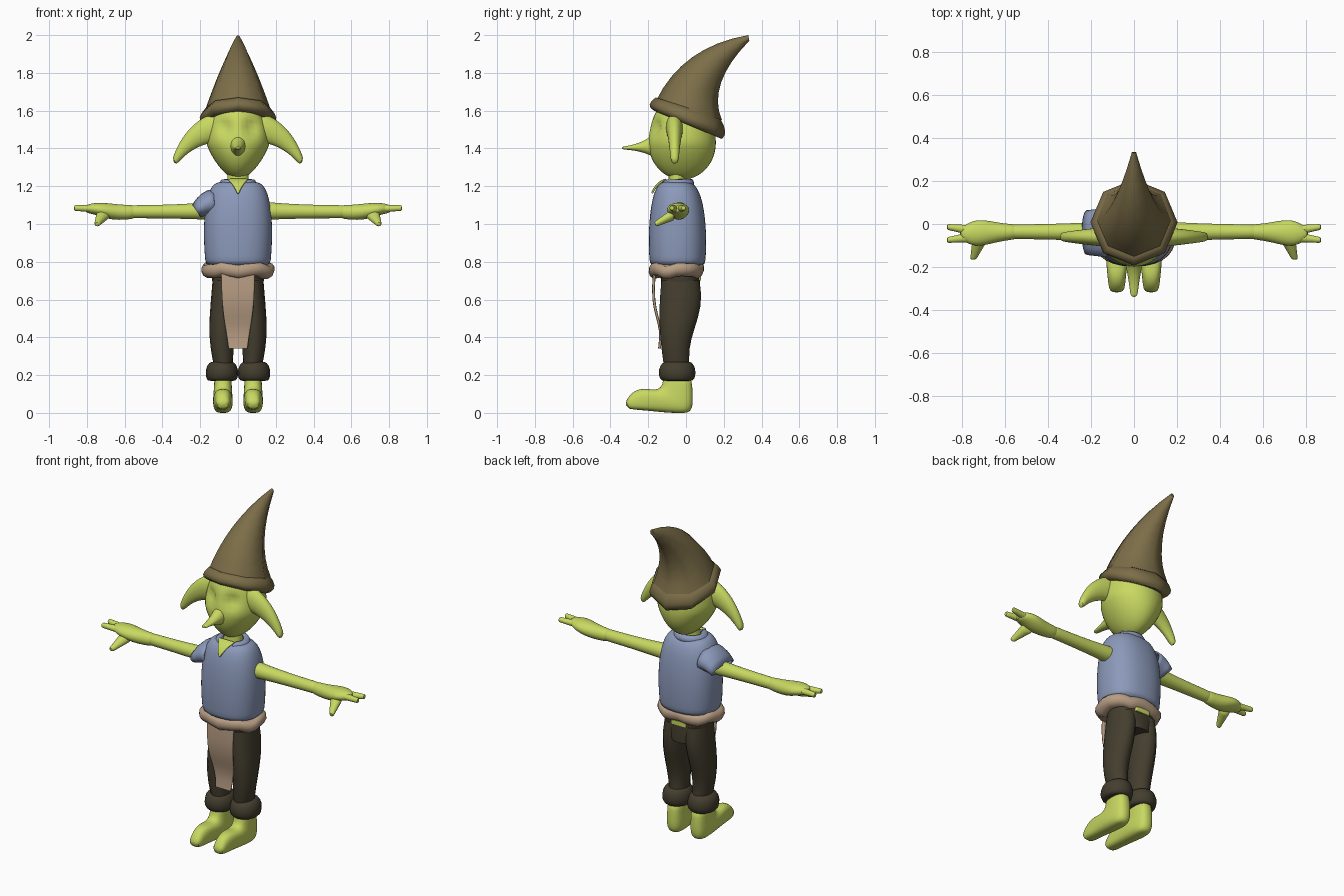
import bpy, bmesh, math
from mathutils import Vector

cube = bpy.data.objects.get("Cube")
if cube:
    bpy.data.objects.remove(cube, do_unlink=True)


def material(name, *rgb):
    m = bpy.data.materials.new(name)
    m.use_nodes = True
    m.diffuse_color = (*rgb, 1)
    m.node_tree.nodes["Principled BSDF"].inputs["Base Color"].default_value = (*rgb, 1)
    return m


SKIN = material("lime skin", .58, .69, .12)
BLUE = material("shirt blue", .26, .32, .49)
BROWN = material("hat brown", .2, .155, .065)
DARK = material("trouser brown", .058, .048, .028)
TAN = material("cloth tan", .48, .34, .23)


def finish(name, bm, mat, mirror=False, subdiv=0, thick=0):
    """Turn a bmesh into a smooth shaded object with its modifiers."""
    bmesh.ops.recalc_face_normals(bm, faces=bm.faces)
    mesh = bpy.data.meshes.new(name)
    bm.to_mesh(mesh)
    bm.free()
    mesh.materials.append(mat)
    mesh.shade_smooth()
    mesh.set_sharp_from_angle(angle=math.radians(65))
    ob = bpy.data.objects.new(name, mesh)
    bpy.context.collection.objects.link(ob)
    if thick:
        solid = ob.modifiers.new("thickness", "SOLIDIFY")
        solid.thickness, solid.offset = thick, 0
    if mirror:
        ob.modifiers.new("mirror", "MIRROR").use_mirror_merge = False
    if subdiv:
        smooth = ob.modifiers.new("smooth", "SUBSURF")
        smooth.levels = smooth.render_levels = subdiv


def bezier(points, t):
    """Point at t on a Bezier curve of any degree."""
    points = [Vector(p) for p in points]
    while len(points) > 1:
        points = [a.lerp(b, t) for a, b in zip(points, points[1:])]
    return points[0]


def soft(t, box):
    return math.copysign(abs(t) ** box, t) if abs(t) > 1e-6 else 0


def sweep(name, mat, edge_a, edge_b, widths, middle=(0,), plane="yz", steps=8, segs=16,
          box=1, caps=True, rule=None, **options):
    """Skin rings spanned between two outline curves, with a half width across them."""
    bm = bmesh.new()
    rows = []
    for step in range(steps + 1):
        t = step / steps
        a, b = bezier(edge_a, t), bezier(edge_b, t)
        width = bezier([(w, 0) for w in widths], t).x
        offset = bezier([(m, 0) for m in middle], t).x
        row = []
        for i in range(segs):
            angle = math.tau * i / segs
            across = offset + width * soft(math.cos(angle), box)
            p = (a + b) / 2 + (b - a) / 2 * soft(math.sin(angle), box)
            z = max(p.y, 0)
            row.append(bm.verts.new((across, p.x, z) if plane == "yz" else (p.x, across, z)))
        rows.append(row)
    for low, high in zip(rows, rows[1:]):
        for i in range(segs):
            j = (i + 1) % segs
            bm.faces.new((low[i], low[j], high[j], high[i]))
    if caps:
        bm.faces.new(rows[0])
        bm.faces.new(rows[-1])
    if rule:
        rule(bm)
    finish(name, bm, mat, **options)


# Hat: eight-sided brim and a cone bent backwards
sweep("hat_brim", BROWN, [(-.17, 1.6), (-.22, 1.63), (-.16, 1.67)],
      [(.19, 1.45), (.23, 1.48), (.18, 1.56)], (.18, .23, .17), segs=8, steps=4)
sweep("hat_cone", BROWN, [(-.16, 1.65), (-.02, 1.94), (.33, 2)],
      [(.19, 1.55), (.11, 1.74), (.335, 1.97)], (.175, .01), segs=8)

# Head: ball with a high crown, narrow chin and sunken eye sockets
bm = bmesh.new()
bmesh.ops.create_uvsphere(bm, u_segments=40, v_segments=28, radius=1)
for v in bm.verts:
    x, y, z = v.co
    x *= .168 * (1 + .35 * min(z, 0))
    y = .178 * y - .02
    z = 1.43 + z * (.26 if z > 0 else .195)
    if y < 0:
        distance = (abs(x) - .07) ** 2 + (z - 1.51) ** 2
        y += .035 * math.exp(-distance / .0015)
    v.co = x, y, z
finish("head", bm, SKIN)

# Pointed nose, neck and drooping ears
sweep("nose", SKIN, [(-.15, 1.5), (-.22, 1.42), (-.34, 1.41)],
      [(-.15, 1.34), (-.22, 1.39), (-.34, 1.395)], (.05, .03, .015), subdiv=1)
sweep("neck", SKIN, [(-.1, 1.16), (-.09, 1.27)], [(0, 1.16), (0, 1.27)], (.06, .055), steps=2)
sweep("ears", SKIN, [(.1, 1.6), (.28, 1.55), (.35, 1.34)],
      [(.1, 1.43), (.23, 1.43), (.33, 1.31)], (.05, .035, .02),
      middle=(-.06,), plane="xz", mirror=True, subdiv=1)

# Shirt with a V neckline
sweep("shirt", BLUE, [(-.19, .77), (-.21, .9), (-.2, 1.27), (-.1, 1.22)],
      [(.1, .77), (.12, .9), (.11, 1.25), (0, 1.22)], (.17, .19, .2, .08),
      segs=24, box=.85, steps=12, subdiv=1)
sweep("neckline", SKIN, [(-.11, 1.24), (-.16, 1.225), (-.184, 1.165)],
      [(-.1, 1.23), (-.15, 1.215), (-.175, 1.16)], (.055, .005), box=.4)


# Collar, open at the front, and the single sleeve
def open_front(bm):
    def in_gap(face):
        centre = face.calc_center_median()
        return abs(centre.x) < .045 and centre.y < -.08
    bmesh.ops.delete(bm, geom=[f for f in bm.faces if in_gap(f)], context="FACES")


sweep("collar", BLUE, [(-.14, 1.2), (-.13, 1.25), (-.1, 1.22)],
      [(.04, 1.2), (.04, 1.25), (.01, 1.23)], (.1, .09, .06),
      steps=4, segs=24, caps=False, rule=open_front, thick=.008)
sweep("sleeve", BLUE, [(-.13, 1.18), (-.19, 1.18), (-.24, 1.1)], [(-.12, 1.05), (-.2, 1.04)],
      (.11, .1), middle=(-.04,), plane="xz", steps=4, caps=False, thick=.008)

# Arms and hands, with two fingers and a thumb each
limb = dict(plane="xz", mirror=True, subdiv=1)
sweep("arms", SKIN, [(.13, 1.12), (.3, 1.1), (.6, 1.1)], [(.13, 1.02), (.3, 1.03), (.6, 1.03)],
      (.05, .036, .034), middle=(-.036,), **limb)
sweep("hands", SKIN, [(.53, 1.1), (.68, 1.1), (.72, 1.13), (.81, 1.1)],
      [(.53, 1.03), (.7, 1), (.72, 1.05), (.81, 1.06)], (.034, .04, .1, .02),
      middle=(-.036, -.045), **limb)
for name, middle in (("back_fingers", (-.03, -.013)), ("front_fingers", (-.06, -.075))):
    sweep(name, SKIN, [(.75, 1.1), (.87, 1.1)], [(.75, 1.06), (.87, 1.07)], (.025, .013),
          middle=middle, **limb)
sweep("thumbs", SKIN, [(-.06, 1.09), (-.17, 1.01)], [(-.06, 1.02), (-.16, .985)], (.04, .014),
      middle=(.71, .747), mirror=True, subdiv=1)


# Ragged waist cloth, apron and a patch of skin at the back
def ragged(bm):
    for v in bm.verts:
        angle = math.atan2(v.co.y + .05, v.co.x)
        v.co.z += .007 * math.sin(5 * angle) + .004 * math.cos(9 * angle)


sweep("waist_cloth", TAN, [(-.15, .72), (-.21, .7), (-.21, .8), (-.17, .79)],
      [(.04, .72), (.11, .7), (.11, .8), (.07, .79)], (.13, .21, .21, .16),
      segs=28, box=.85, steps=6, rule=ragged)
sweep("apron", TAN, [(-.175, .74), (-.2, .5), (-.12, .5), (-.148, .34)],
      [(-.16, .74), (-.185, .5), (-.105, .5), (-.133, .34)], (.09, .085, .07, .05), box=.3)
sweep("back_skin", SKIN, [(.06, .73), (.06, .7)], [(.08, .73), (.08, .7)], (.05,),
      box=.3, steps=1)

# Trousers and rolled cuffs
sweep("trouser_seat", DARK, [(-.135, .75), (-.13, .6)], [(.07, .75), (.08, .6)],
      (.135, .15, .09), segs=20, box=.85)
sweep("trouser_legs", DARK, [(-.13, .7), (-.15, .5), (-.14, .4), (-.11, .2)],
      [(.07, .7), (.12, .5), (-.03, .4), (.03, .2)], (.065, .07, .07, .045),
      middle=(.07, .08, .1, .07), mirror=True)
sweep("trouser_cuffs", DARK, [(-.11, .27), (-.155, .26), (-.155, .16), (-.11, .17)],
      [(.02, .27), (.06, .26), (.06, .16), (.02, .17)], (.055, .095, .095, .06),
      middle=(.085,), mirror=True)

# Bare feet, bent forward from the ankle
sweep("feet", SKIN, [(-.12, .2), (-.12, .04), (-.25, .21), (-.32, .06)],
      [(.03, .2), (.05, -.08), (.06, 0), (-.32, .02)], (.045, .055, .06, .035),
      middle=(.08,), steps=12, box=.75, mirror=True, subdiv=1)
